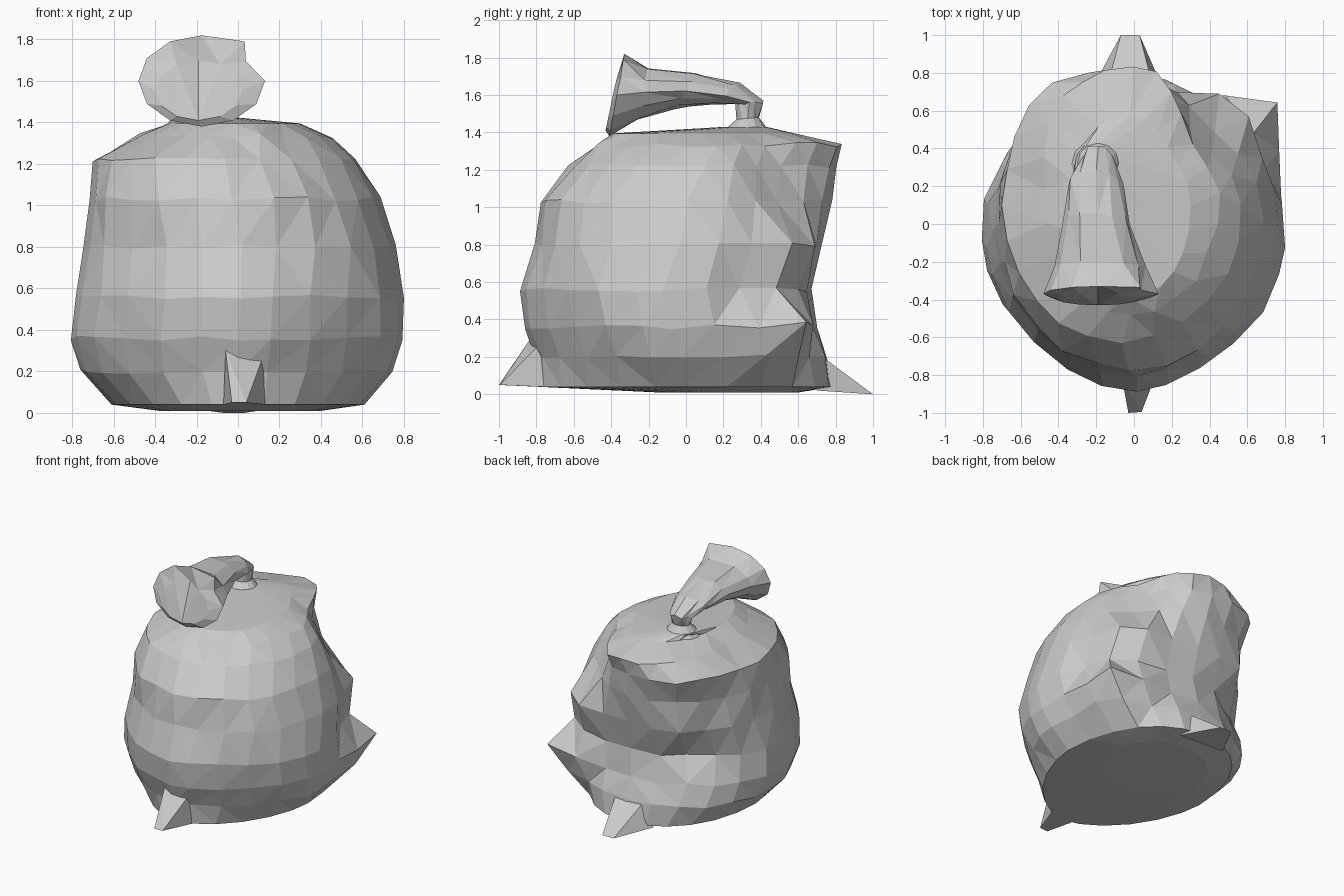
import bpy, bmesh, math, random
from mathutils import Vector

if "Cube" in bpy.data.objects:
    bpy.data.objects.remove(bpy.data.objects["Cube"])

random.seed(4)


def finish(bm, name):
    bmesh.ops.recalc_face_normals(bm, faces=bm.faces)
    me = bpy.data.meshes.new(name)
    bm.to_mesh(me)
    bm.free()
    ob = bpy.data.objects.new(name, me)
    bpy.context.collection.objects.link(ob)
    return ob


def loft(name, rings, pulls=(), jitter=0.0):
    """Skin closed rings, cap the ends, then tug vertices near each pull point."""
    bm = bmesh.new()
    loops = [[bm.verts.new(p) for p in r] for r in rings]
    for a, b in zip(loops, loops[1:]):
        n = len(a)
        for i in range(n):
            j = (i + 1) % n
            bm.faces.new((a[i], a[j], b[j], b[i]))
    bm.faces.new(loops[0])
    bm.faces.new(loops[-1])
    for loop in loops[2:-2]:
        for v in loop:
            v.co += Vector([random.uniform(-jitter, jitter) for _ in range(3)])
    for p, off, r in pulls:
        for v in bm.verts:
            w = 1 - (v.co - Vector(p)).length / r
            if w > 0:
                v.co += Vector(off) * w
    bmesh.ops.triangulate(bm, faces=bm.faces, quad_method='SHORT_EDGE')
    return finish(bm, name)


def hull(name, pts):
    bm = bmesh.new()
    for p in pts:
        bm.verts.new(p)
    bmesh.ops.convex_hull(bm, input=bm.verts)
    return finish(bm, name)


def body_ring(z, x0, x1, y0, y1, n=24):
    """Oval that is rounder at the back and more pointed at the lower front."""
    pts = []
    for i in range(n):
        a = 2 * math.pi * i / n
        c, s = math.cos(a), math.sin(a)
        e = 0.95 if s > 0 else 1.16 - 0.2 * max(0, min(1, (z - .6) / .5))
        c, s = math.copysign(abs(c) ** e, c), math.copysign(abs(s) ** e, s)
        pts.append(((x0 + x1) / 2 + c * (x1 - x0) / 2,
                    (y0 + y1) / 2 + s * (y1 - y0) / 2, z))
    return pts


def neck_ring(ya, za, yb, zb, x0, x1, n=12):
    """Section between an outer and an inner point of the side profile."""
    pts = []
    for i in range(n):
        a = 2 * math.pi * i / n
        t = (1 + math.sin(a)) / 2
        pts.append(((x0 + x1) / 2 + math.cos(a) * (x1 - x0) / 2,
                    yb + (ya - yb) * t, zb + (za - zb) * t))
    return pts


# Filled sack: z, left, right, front, back
body = [(0.01, -.38, .40, -.15, .60), (0.04, -.61, .61, -.79, .79),
        (0.20, -.77, .75, -.80, .76), (0.36, -.81, .80, -.86, .71),
        (0.56, -.79, .80, -.89, .66), (0.80, -.75, .77, -.80, .73),
        (1.03, -.72, .68, -.77, .78), (1.22, -.70, .57, -.62, .81),
        (1.335, -.48, .45, -.48, .83), (1.395, -.34, .30, -.39, .58),
        (1.43, -.31, -.07, .21, .43)]
pulls = [((.56, .50, .38), (.20, .15, .02), .32),    # side fold tip
         ((.55, .45, .57), (-.06, -.06, 0), .25),    # crease above it
         ((.50, .58, .78), (.09, .09, 0), .26),
         ((.42, .55, 1.2), (-.12, -.13, 0), .42),    # flattened right shoulder
         ((-.46, .66, 1.28), (-.06, .05, .01), .30), # full left shoulder
         ((-.45, .55, .60), (.06, -.08, 0), .30),    # back creases
         ((-.40, .62, .80), (-.05, .07, 0), .25)]
loft("sack_body", [body_ring(*r) for r in body], pulls, 0.012)

# Twisted neck bending forward into a flared, tied end
neck = [(.45, 1.40, .18, 1.39, -.33, -.05), (.39, 1.48, .27, 1.47, -.26, -.12),
        (.41, 1.56, .27, 1.54, -.28, -.10), (.28, 1.66, .13, 1.55, -.35, -.06),
        (.06, 1.72, -.05, 1.53, -.37, -.02), (-.20, 1.75, -.26, 1.46, -.41, .06),
        (-.33, 1.82, -.41, 1.38, -.48, .13), (-.37, 1.70, -.43, 1.41, -.40, .02)]
loft("tied_neck", [neck_ring(*r) for r in neck],
     [((.08, -.36, 1.69), (-.07, 0, -.02), .09),
      ((-.03, -.34, 1.79), (.06, 0, 0), .10),
      ((-.20, -.37, 1.70), (0, .05, 0), .12)], 0.012)

# Pinched seam corners at the floor
hull("front_corner", [(-.03, -1, .05), (.04, -.995, .05), (-.07, -.78, .04),
                      (.13, -.76, .04), (-.06, -.83, .30), (.12, -.78, .27)])
hull("back_corner", [(-.07, 1, 0), (.03, 1, 0), (-.22, .72, .02),
                     (.16, .70, .02), (-.08, .88, .05), (.04, .88, .05),
                     (-.14, .73, .20), (.10, .73, .20)])
